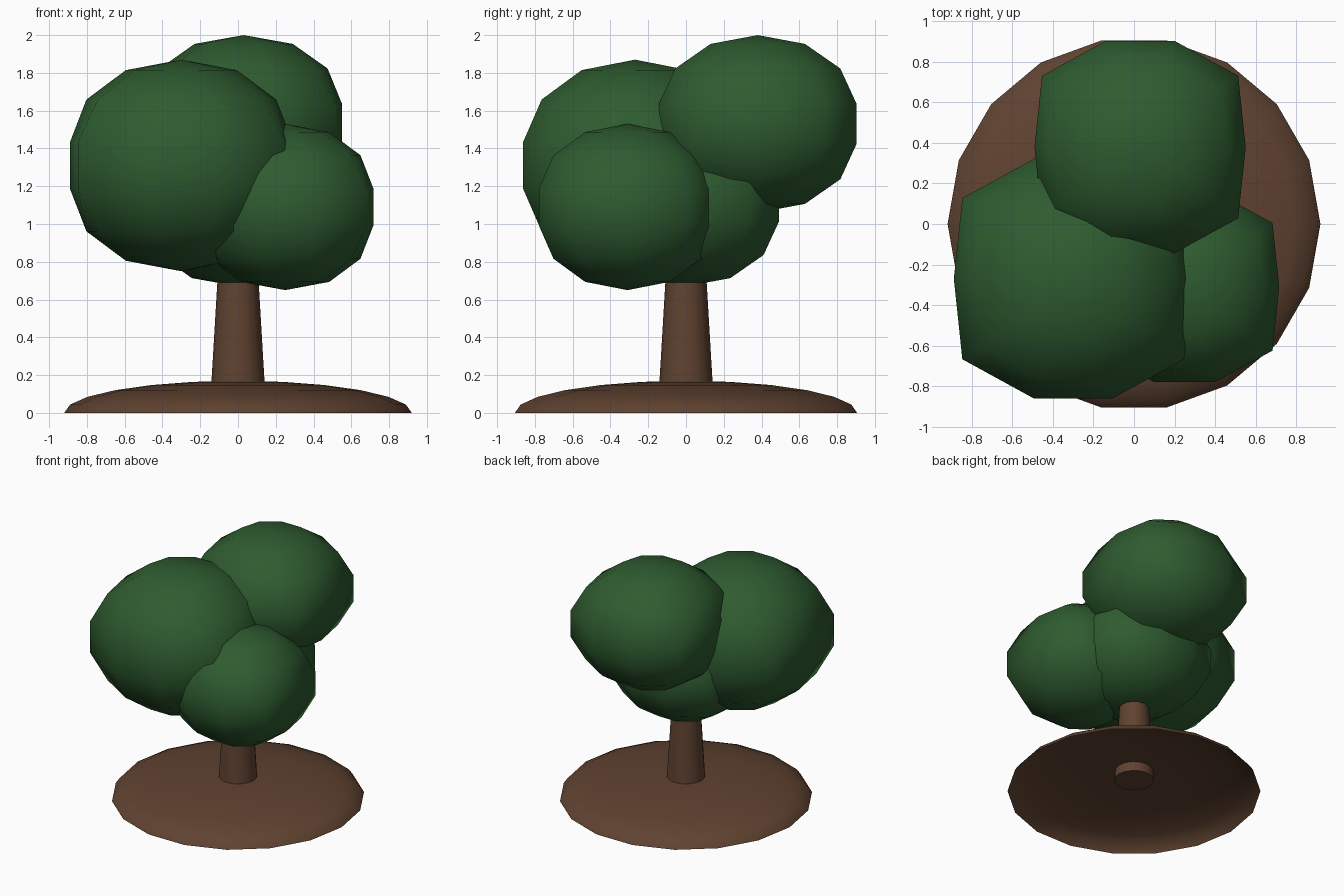
import bpy
import bmesh
from math import sin, cos, pi, radians

cube = bpy.data.objects.get("Cube")
if cube:
    bpy.data.objects.remove(cube, do_unlink=True)


def material(name, color):
    mat = bpy.data.materials.new(name)
    mat.use_nodes = True
    mat.diffuse_color = color
    mat.node_tree.nodes["Principled BSDF"].inputs["Base Color"].default_value = color
    return mat


leaf_green = material("leaf green", (0.027, 0.105, 0.029, 1))
earth_brown = material("earth brown", (0.115, 0.055, 0.030, 1))


def lathe(name, profile, segments, mat, centre=(0, 0, 0), swell=lambda a, s: 1):
    """Revolve (radius, height) points, bottom to top; radius 0 becomes a pole."""
    bm = bmesh.new()
    rings = []
    for r, z in profile:
        if r < 1e-4:
            rings.append([bm.verts.new((0, 0, z))] * segments)
            continue
        ring = []
        for i in range(segments):
            a = 2 * pi * i / segments
            k = r * swell(a, r)
            ring.append(bm.verts.new((k * cos(a), k * sin(a), z)))
        rings.append(ring)
    for low, high in zip(rings, rings[1:]):
        for i in range(segments):
            j = (i + 1) % segments
            corners = [low[i], low[j], high[j], high[i]]
            bm.faces.new(list(dict.fromkeys(corners)))
    mesh = bpy.data.meshes.new(name)
    bm.to_mesh(mesh)
    bm.free()
    mesh.materials.append(mat)
    obj = bpy.data.objects.new(name, mesh)
    obj.location = centre
    bpy.context.scene.collection.objects.link(obj)
    bpy.ops.object.select_all(action="DESELECT")
    obj.select_set(True)
    bpy.context.view_layer.objects.active = obj
    bpy.ops.object.shade_smooth_by_angle(angle=radians(60))
    return obj


# Open-bottomed earth mound
steps = 6
mound = [(0.92 * cos(i * pi / 2 / steps), 0.17 * sin(i * pi / 2 / steps))
         for i in range(steps + 1)]
lathe("earth_mound", mound, 18, earth_brown)

# Tapered trunk, capped at both ends
lathe("trunk", [(0, 0.09), (0.145, 0.09), (0.1, 0.85), (0, 0.85)], 16, earth_brown)


# Leaf clumps: flattened spheres, slightly squared off around the middle
def leaf_clump(name, centre, radius, half_height):
    rings = 7
    profile = [(radius * sin(pi * i / rings), -half_height * cos(pi * i / rings))
               for i in range(rings + 1)]

    def swell(a, r):
        s = (r / radius) ** 2
        return 1.06 - 0.06 * s * s - 0.08 * s * cos(4 * a)

    lathe(name, profile, 10, leaf_green, centre, swell)


leaf_clump("core_leaves", (0, 0, 1.11), 0.54, 0.44)
leaf_clump("front_right_leaves", (-0.30, -0.27, 1.31), 0.65, 0.56)
leaf_clump("front_left_leaves", (0.25, -0.31, 1.09), 0.515, 0.44)
leaf_clump("back_top_leaves", (0.03, 0.38, 1.53), 0.575, 0.47)
